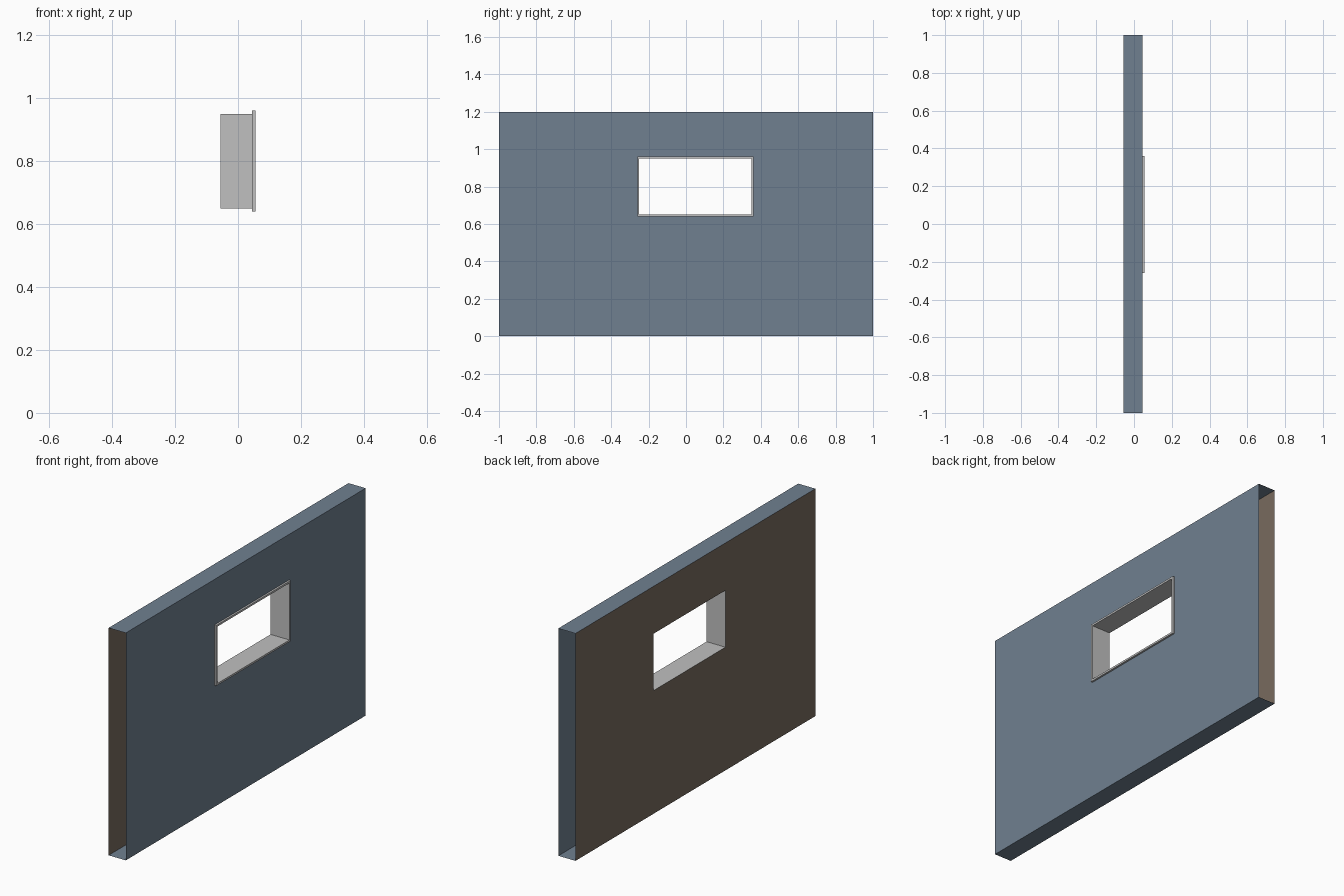
import bpy

if "Cube" in bpy.data.objects:
    bpy.data.objects.remove(bpy.data.objects["Cube"])

X0, X1, X2 = -0.055, 0.045, 0.055      # back face, front face, trim face
HOLE = (-0.25, 0.35, 0.65, 0.95)       # window: y0, y1, z0, z1
TRIM = (-0.26, 0.36, 0.64, 0.96)       # outer edge of the trim
WALL = (-1.0, 1.0, 0.0, 1.2)


def material(name, rgb):
    m = bpy.data.materials.new(name)
    m.diffuse_color = (*rgb, 1)
    m.use_nodes = True
    m.node_tree.nodes["Principled BSDF"].inputs["Base Color"].default_value = m.diffuse_color
    return m


slate = material("slate", (0.162, 0.216, 0.279))
brown = material("brown", (0.188, 0.147, 0.114))
silver = material("silver", (0.527, 0.527, 0.527))


def corners(x, rect):
    y0, y1, z0, z1 = rect
    return [(x, y0, z0), (x, y1, z0), (x, y1, z1), (x, y0, z1)]


def loft(name, loops, mat, flip=False):
    """Bridge successive rectangular loops with four-sided bands."""
    verts = [v for loop in loops for v in loop]
    faces = []
    for k in range(len(loops) - 1):
        for i in range(4):
            j = (i + 1) % 4
            f = (4 * k + i, 4 * k + j, 4 * k + 4 + j, 4 * k + 4 + i)
            faces.append(f[::-1] if flip else f)
    return add(name, verts, faces, mat)


def add(name, verts, faces, mat):
    me = bpy.data.meshes.new(name)
    me.from_pydata(verts, [], faces)
    me.materials.append(mat)
    ob = bpy.data.objects.new(name, me)
    bpy.context.collection.objects.link(ob)
    return ob


# Wall skins, each with a window opening
loft("wall_outer_skin", [corners(X1, WALL), corners(X1, HOLE)], slate)
loft("wall_inner_skin", [corners(X0, WALL), corners(X0, HOLE)], brown, flip=True)

# Top and bottom closures; the wall ends stay open
for name, z, order in (("wall_top", 1.2, (0, 1, 2, 3)), ("wall_bottom", 0.0, (3, 2, 1, 0))):
    add(name, [(X0, -1, z), (X1, -1, z), (X1, 1, z), (X0, 1, z)], [order], slate)

# Window lining through the wall, and the raised trim around it
loft("window_lining", [corners(X0, HOLE), corners(X1, HOLE)], silver, flip=True)
loft("window_trim", [corners(X1, TRIM), corners(X2, TRIM),
                     corners(X2, HOLE), corners(X1, HOLE)], silver)
